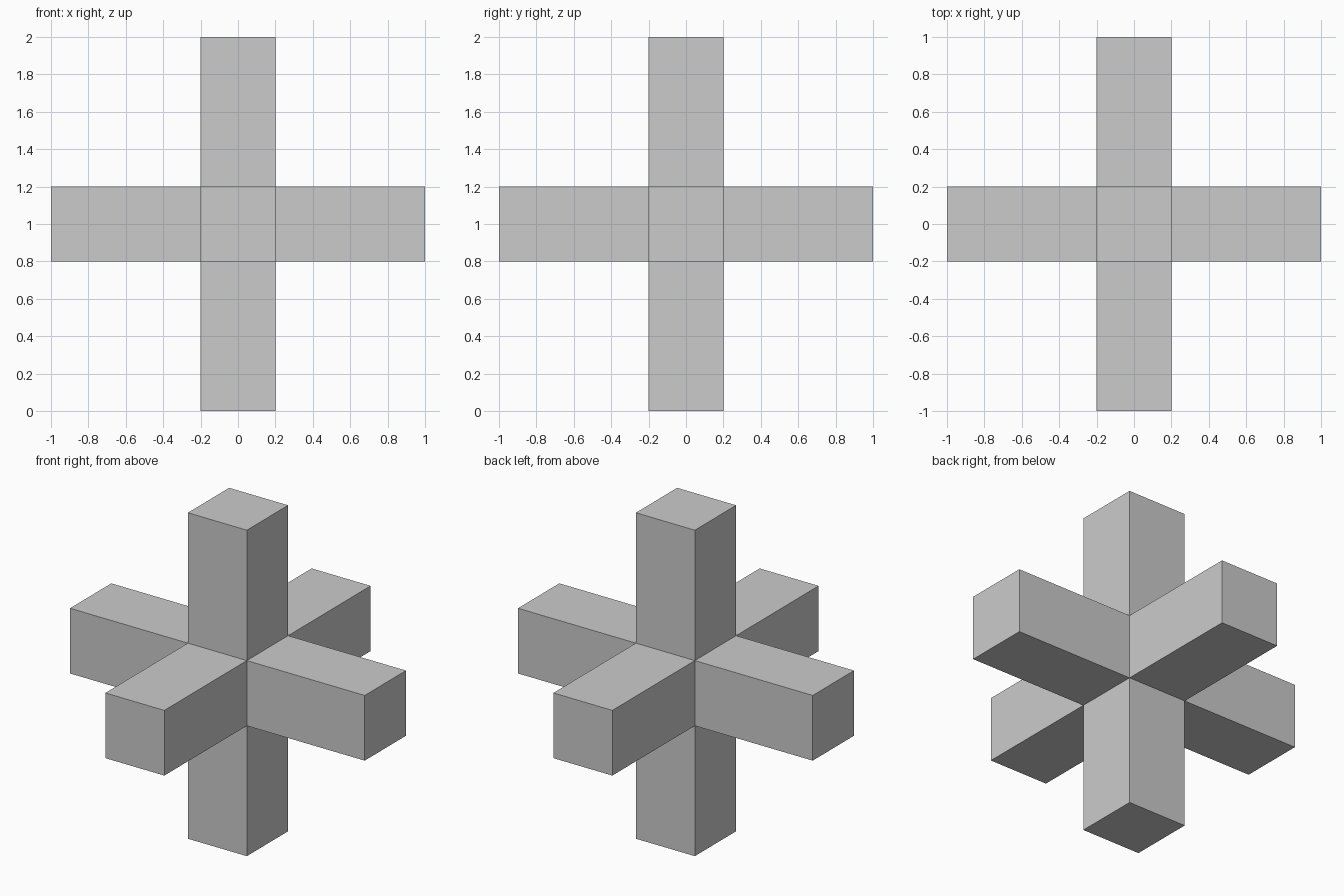
import bpy
import bmesh
from mathutils import Matrix

if "Cube" in bpy.data.objects:
    bpy.data.objects.remove(bpy.data.objects["Cube"])

BAR = 0.4      # bar thickness
ARM = 0.8      # arm length beyond the core
CENTRE = Matrix.Translation((0, 0, 1))

# Core cube
bm = bmesh.new()
bmesh.ops.create_cube(bm, size=BAR, matrix=CENTRE)
bm.normal_update()

# Six arms: each core face is extruded straight outwards
normals = [f.normal.copy() for f in bm.faces]
caps = bmesh.ops.extrude_discrete_faces(bm, faces=bm.faces[:])["faces"]
for cap in caps:
    cap.normal_update()
    bmesh.ops.translate(bm, verts=cap.verts[:], vec=cap.normal * ARM)

bmesh.ops.recalc_face_normals(bm, faces=bm.faces[:])

mesh = bpy.data.meshes.new("six_armed_cross")
bm.to_mesh(mesh)
bm.free()
cross = bpy.data.objects.new("six_armed_cross", mesh)
bpy.context.collection.objects.link(cross)
